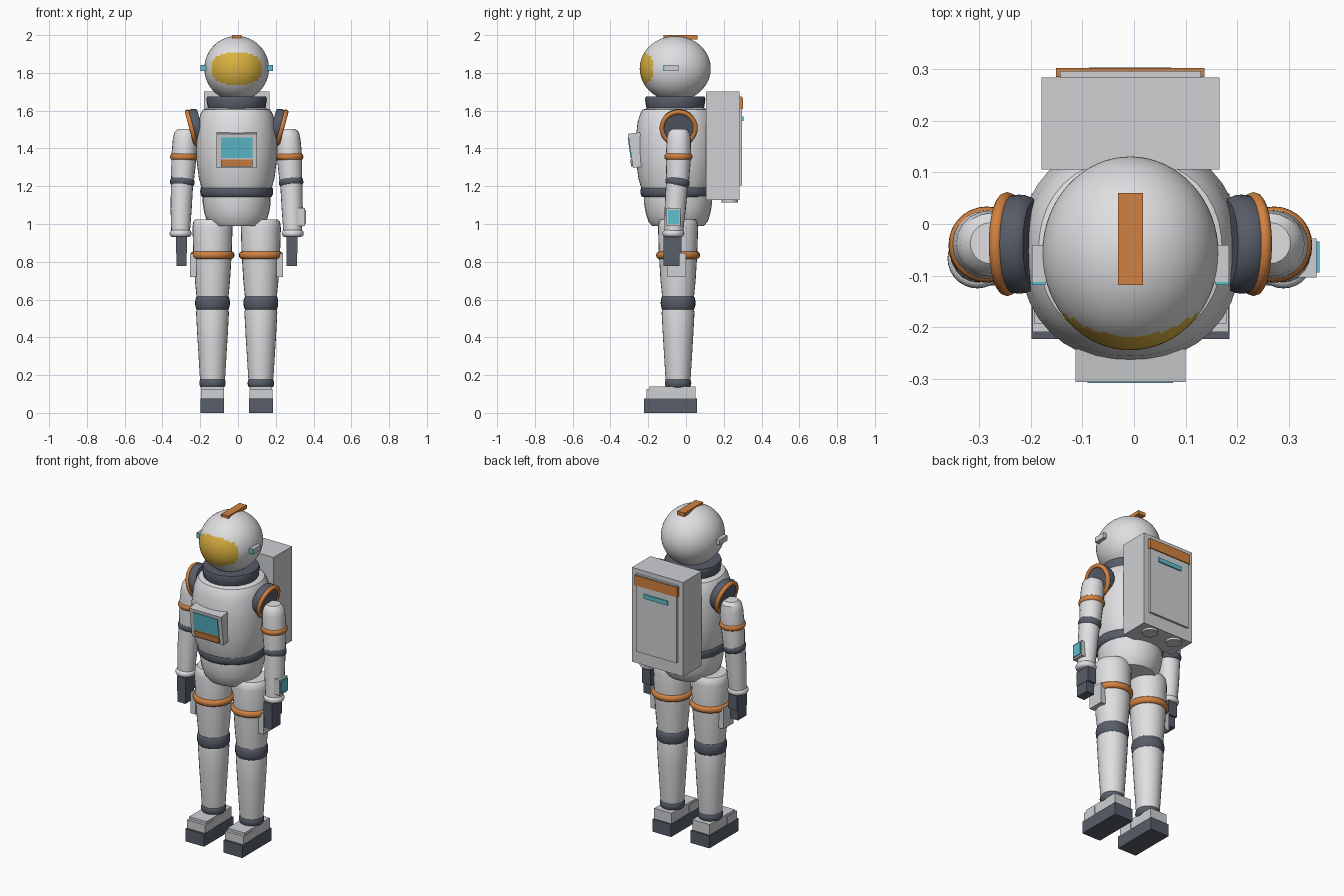
import bpy, bmesh
from math import cos, sin, pi, radians

if "Cube" in bpy.data.objects:
    bpy.data.objects.remove(bpy.data.objects["Cube"])

X0 = -0.007   # body axis, offset by the single wrist device
YC = -0.042   # depth of the limb axis


def material(name, r, g, b):
    m = bpy.data.materials.new(name)
    m.use_nodes = True
    m.diffuse_color = (r, g, b, 1)
    m.node_tree.nodes["Principled BSDF"].inputs["Base Color"].default_value = (r, g, b, 1)
    return m


WHITE = material("suit white", 0.74, 0.74, 0.76)
GREY = material("shell grey", 0.62, 0.63, 0.65)
DARK = material("dark slate", 0.095, 0.11, 0.14)
ORANGE = material("orange trim", 0.64, 0.22, 0.05)
CYAN = material("cyan display", 0.11, 0.52, 0.62)
GOLD = material("gold visor", 0.70, 0.44, 0.05)


def finish(name, bm, mat, loc, rot=(0, 0, 0), smooth=True):
    bmesh.ops.recalc_face_normals(bm, faces=bm.faces)
    me = bpy.data.meshes.new(name)
    bm.to_mesh(me)
    bm.free()
    me.materials.append(mat)
    o = bpy.data.objects.new(name, me)
    bpy.context.collection.objects.link(o)
    o.location = (loc[0] + X0, loc[1], loc[2])
    o.rotation_euler = rot
    if smooth:
        bpy.ops.object.select_all(action='DESELECT')
        o.select_set(True)
        bpy.context.view_layer.objects.active = o
        bpy.ops.object.shade_smooth_by_angle(angle=radians(35))
    return o


def box(name, mat, loc, size, rot=(0, 0, 0)):
    bm = bmesh.new()
    bmesh.ops.create_cube(bm, size=1)
    bmesh.ops.scale(bm, vec=size, verts=bm.verts)
    return finish(name, bm, mat, loc, rot, False)


def loft(name, mat, rings, loc=(0, 0, 0), rot=(0, 0, 0), power=2, seg=28):
    """Skin stacked rings of (x, y, z, radius), capped at both ends."""
    bm = bmesh.new()
    loops = []
    for x, y, z, r in rings:
        loop = []
        for i in range(seg):
            c, s = cos(2 * pi * i / seg), sin(2 * pi * i / seg)
            k = r / (abs(c) ** power + abs(s) ** power) ** (1 / power)
            loop.append(bm.verts.new((x + k * c, y + k * s, z)))
        loops.append(loop)
    for a, b in zip(loops, loops[1:]):
        for i in range(seg):
            j = (i + 1) % seg
            bm.faces.new((a[i], a[j], b[j], b[i]))
    bm.faces.new(loops[0])
    bm.faces.new(loops[-1])
    return finish(name, bm, mat, loc, rot)


def column(name, mat, profile, loc, **kw):
    """Round part from (z, radius) pairs on a straight axis."""
    return loft(name, mat, [(0, 0, z, r) for z, r in profile], loc, **kw)


def band(name, mat, loc, r, h, rot=(0, 0, 0), bulge=0.012):
    steps = [(-0.5, 1), (-0.4, 0.45), (-0.2, 0.08), (0, 0), (0.2, 0.08), (0.4, 0.45), (0.5, 1)]
    return column(name, mat, [(h * t, r - bulge * b) for t, b in steps], loc, rot=rot)


# Helmet with the visor as a coloured patch of its faces
bm = bmesh.new()
bmesh.ops.create_uvsphere(bm, u_segments=64, v_segments=48, radius=1)
bmesh.ops.scale(bm, vec=(0.171, 0.188, 0.172), verts=bm.verts)
for f in bm.faces:
    c = f.calc_center_median()
    if c.y < 0 and (abs(c.x) / 0.135) ** 2.5 + (abs(c.z) / 0.086) ** 2.5 < 1:
        f.material_index = 1
helmet = finish("helmet", bm, WHITE, (0, -0.057, 1.823))
helmet.data.materials.append(GOLD)
box("helmet_crest", ORANGE, (0, -0.029, 1.989), (0.049, 0.178, 0.022))

# Torso, collar, waist and pelvis
column("torso", WHITE, [(1.19, 0.185), (1.24, 0.2), (1.34, 0.213), (1.45, 0.215), (1.54, 0.204),
                        (1.585, 0.19), (1.605, 0.178), (1.62, 0.13)],
       (0, -0.052, 0), power=2.2, seg=40)
column("collar", DARK, [(1.605, 0.148), (1.62, 0.154), (1.66, 0.16), (1.675, 0.155)], (0, -0.057, 0))
band("waist_belt", DARK, (0, -0.048, 1.172), 0.193, 0.06)
column("pelvis", WHITE, [(0.99, 0.138), (1.015, 0.158), (1.06, 0.172), (1.11, 0.18), (1.16, 0.18)],
       (0, YC, 0))

# Chest console, leaning forward at the top
tilt = radians(8)


def on_console(name, mat, up, out, size):
    loc = (0, -0.262 - up * sin(tilt) - out * cos(tilt), 1.391 + up * cos(tilt) - out * sin(tilt))
    box(name, mat, loc, size, (tilt, 0, 0))


on_console("chest_console", GREY, 0, 0, (0.214, 0.064, 0.182))
on_console("chest_screen", CYAN, 0.018, 0.033, (0.166, 0.008, 0.108))
on_console("chest_bar", ORANGE, -0.063, 0.034, (0.166, 0.012, 0.036))

# Backpack
box("backpack", GREY, (0, 0.195, 1.415), (0.346, 0.178, 0.575))
box("backpack_panel", GREY, (0, 0.29, 1.44), (0.274, 0.014, 0.47))
box("backpack_stripe", ORANGE, (0, 0.294, 1.64), (0.288, 0.018, 0.06))
box("backpack_light", CYAN, (0, 0.299, 1.557), (0.16, 0.01, 0.026))

for s, side in ((1, "left"), (-1, "right")):
    # Helmet side pod and pack vent
    box(side + "_helmet_pod", GREY, (s * 0.176, -0.077, 1.826), (0.03, 0.072, 0.032))
    box(side + "_pod_light", CYAN, (s * 0.178, -0.115, 1.826), (0.026, 0.006, 0.03))
    column(side + "_pack_vent", GREY, [(1.115, 0.044), (1.14, 0.044)], (s * 0.085, 0.232, 0))

    # Shoulder joint
    lean = (0, s * radians(105), 0)
    band(side + "_shoulder_cuff", DARK, (s * 0.216, -0.039, 1.515), 0.096, 0.06, lean)
    bpy.ops.mesh.primitive_torus_add(major_radius=0.088, minor_radius=0.013, major_segments=32,
                                     minor_segments=10, rotation=lean,
                                     location=(s * 0.239 + X0, -0.039, 1.508))
    ring = bpy.context.object
    ring.name = side + "_shoulder_ring"
    ring.data.materials.append(ORANGE)
    bpy.ops.object.shade_smooth_by_angle(angle=radians(60))

    # Arm
    loft(side + "_upper_arm", WHITE, [(s * 0.287, -0.044, 1.22, 0.06), (s * 0.279, -0.04, 1.36, 0.067),
                                      (s * 0.274, -0.038, 1.45, 0.064), (s * 0.272, -0.037, 1.485, 0.058),
                                      (s * 0.271, -0.037, 1.503, 0.04)], seg=20)
    band(side + "_arm_band", ORANGE, (s * 0.279, -0.04, 1.356), 0.074, 0.036)
    band(side + "_elbow", DARK, (s * 0.288, -0.045, 1.222), 0.065, 0.045, (radians(-10), s * radians(-4), 0))
    loft(side + "_forearm", WHITE, [(s * 0.297, -0.065, 0.95, 0.049), (s * 0.294, -0.057, 1.08, 0.056),
                                    (s * 0.289, -0.047, 1.22, 0.059)], seg=20)
    band(side + "_wrist_ring", WHITE, (s * 0.297, -0.067, 0.95), 0.058, 0.036)
    box(side + "_palm", DARK, (s * 0.292, -0.071, 0.888), (0.058, 0.096, 0.09))
    box(side + "_fingers", DARK, (s * 0.292, -0.077, 0.815), (0.054, 0.084, 0.074))

    # Leg
    leg = (s * 0.128, YC, 0)
    column(side + "_thigh", WHITE, [(0.6, 0.083), (0.7, 0.093), (0.85, 0.102), (0.98, 0.106),
                                    (1.01, 0.102), (1.025, 0.09)], leg)
    band(side + "_thigh_band", ORANGE, (leg[0], YC, 0.835), 0.116, 0.04, bulge=0.014)
    band(side + "_knee", DARK, (leg[0], YC, 0.582), 0.092, 0.078)
    column(side + "_shin", WHITE, [(0.17, 0.064), (0.19, 0.067), (0.4, 0.08), (0.53, 0.087), (0.56, 0.083)], leg)
    band(side + "_ankle", DARK, (leg[0], YC, 0.158), 0.07, 0.05)
    box(side + "_thigh_pouch", GREY, (s * 0.229, -0.048, 0.782), (0.034, 0.098, 0.126))

    # Boot
    box(side + "_boot_sole", DARK, (s * 0.129, -0.082, 0.038), (0.126, 0.282, 0.076))
    box(side + "_boot_upper", GREY, (s * 0.129, -0.072, 0.105), (0.116, 0.242, 0.07))
    box(side + "_boot_toe", GREY, (s * 0.129, -0.165, 0.098), (0.122, 0.09, 0.056))

# Wrist computer on the left forearm only
box("wrist_computer", GREY, (0.339, -0.066, 1.037), (0.044, 0.076, 0.094))
box("wrist_screen", CYAN, (0.3635, -0.064, 1.037), (0.007, 0.06, 0.074))
